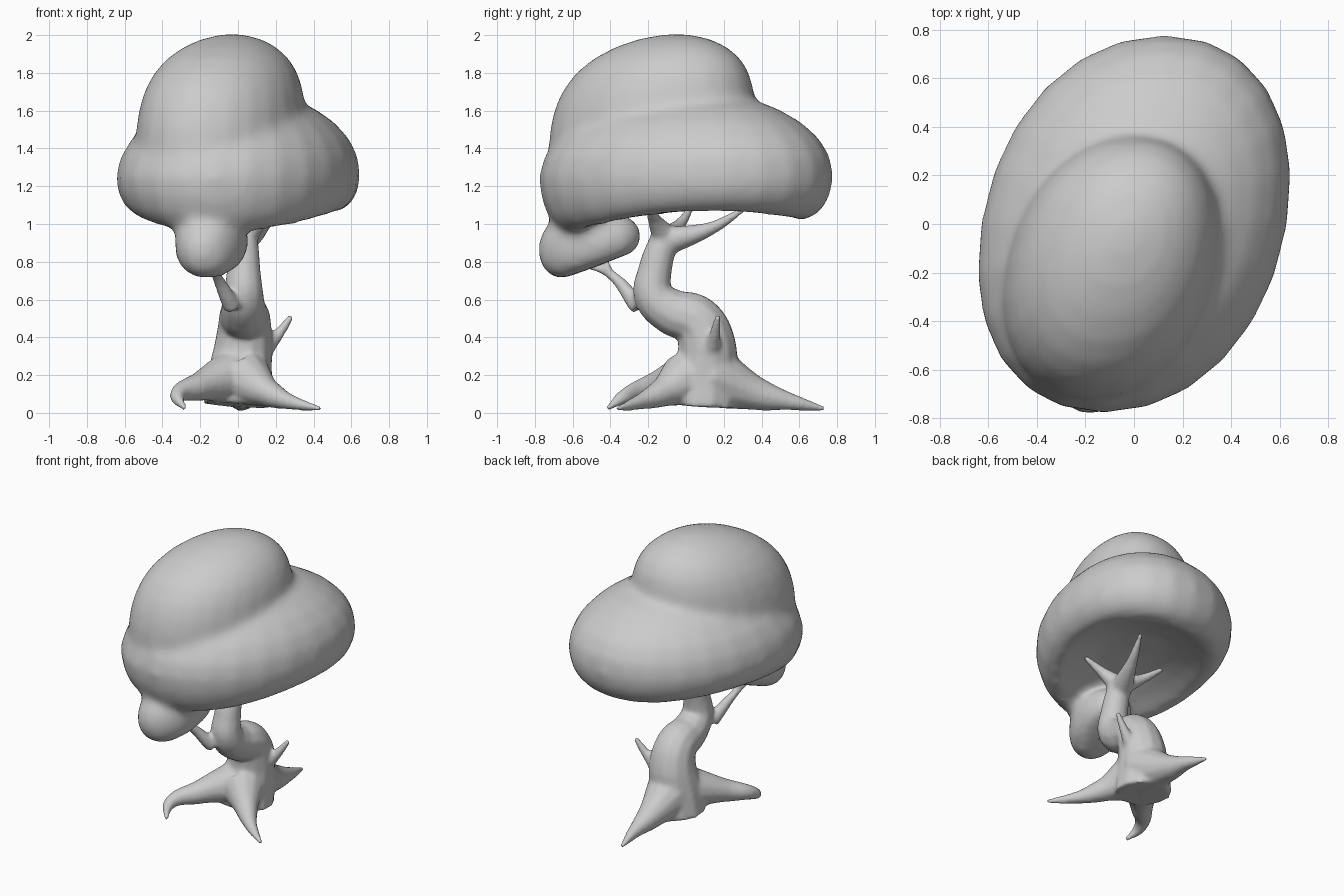
import bpy, bmesh, math

if "Cube" in bpy.data.objects:
    bpy.data.objects.remove(bpy.data.objects["Cube"])

SEG = 24


def loft(name, rings, bottom, top, tilt, bend):
    """Stack of slanted ovals. Ring: z, cx, cy, rx, ry, weight of tilt and bend."""
    bm = bmesh.new()
    loops = []
    for z, cx, cy, rx, ry, w in rings:
        k = 0.16 * ry
        a = math.sqrt(rx * rx - k * k)
        loop = []
        for i in range(SEG):
            t = 2 * math.pi * i / SEG
            c, s = (math.copysign(abs(v) ** 0.94, v) for v in (math.cos(t), math.sin(t)))
            loop.append(bm.verts.new((cx + a * c + k * s, cy + ry * s,
                                      z + w * (tilt * s - bend * s * s))))
        loops.append(loop)
    for lo, hi in zip(loops, loops[1:]):
        for i in range(SEG):
            j = (i + 1) % SEG
            bm.faces.new((lo[i], lo[j], hi[j], hi[i]))
    vb, vt = bm.verts.new(bottom), bm.verts.new(top)
    for i in range(SEG):
        j = (i + 1) % SEG
        bm.faces.new((loops[0][j], loops[0][i], vb))
        bm.faces.new((loops[-1][i], loops[-1][j], vt))
    me = bpy.data.meshes.new(name)
    bm.to_mesh(me)
    bm.free()
    ob = bpy.data.objects.new(name, me)
    bpy.context.collection.objects.link(ob)
    return ob


def arc(start, end, steps):
    """Sine and cosine along an arc given in degrees."""
    for i in range(steps + 1):
        a = math.radians(start + (end - start) * i / steps)
        yield math.sin(a), math.cos(a)


def select(obs):
    bpy.ops.object.select_all(action='DESELECT')
    for ob in obs:
        ob.select_set(True)
    bpy.context.view_layer.objects.active = obs[0]


def fuse(ob, voxel, iterations):
    """Merge overlapping volumes and soften the joins."""
    rm = ob.modifiers.new("fuse", 'REMESH')
    rm.mode = 'VOXEL'
    rm.voxel_size = voxel
    rm.use_smooth_shade = True
    sm = ob.modifiers.new("soften", 'SMOOTH')
    sm.factor = 0.5
    sm.iterations = iterations


# Wide lower canopy: shallow hollow underside, curled rim, sloping shoulders
RX, RY = 0.645, 0.78
rings = [(z, 0, 0, RX * k, RY * k, w)
         for z, k, w in ((1.14, .36, .2), (1.10, .60, .6))]
for s, c in arc(-90, 0, 4):
    k = 0.78 + 0.22 * c
    rings.append((1.25 + 0.19 * s, 0, 0, RX * k, RY * k, -s))
for s, c in list(arc(0, 78, 6))[1:]:
    k = c ** 1.1
    rings.append((1.25 + 0.46 * s, .03 * s, .03 * s, RX * k, RY * k, 0))
lower = loft("canopy", rings, (0, 0, 1.15), (.03, .03, 1.71), .035, .075)

# Upper dome, flush with the front of the lower canopy
rings = [(1.22, -.09, -.18, .45, .54, 0)]
for s, c in arc(0, 83, 8):
    k = c ** (0.4 + 0.5 * s * s)
    rings.append((1.4 + 0.605 * s, -.09 + .06 * s * s, -.18 + .13 * s * s,
                  .452 * k, .548 * k, 0))
upper = loft("upper_canopy", rings, (-.09, -.18, 1.18), (-.03, -.05, 2.007), 0, 0)

# Small hanging clump at the front, tipped forward
rings = [(.9 + .14 * s, -.14, -.51, .195 * c ** .4, .275 * c ** .4, .6 - .4 * s)
         for s, c in arc(-75, 75, 6)]
clump = loft("front_clump", rings, (-.14, -.51, .76), (-.14, -.51, 1.04), .06, 0)

select([lower, upper, clump])
bpy.ops.object.join()
fuse(lower, 0.025, 14)

# Trunk, roots and branches: start radius, end radius, taper power, path
PATHS = [
    # S-shaped trunk
    (.19, .075, 1, [(0, .09, .04), (.01, .10, .2), (.03, .11, .36),
                    (.035, .055, .485), (.03, -.075, .535), (.03, -.17, .62),
                    (.03, -.165, .75), (.03, -.10, .96)]),
    # roots
    (.17, .014, .6, [(.02, .14, .19), (.02, .38, .10), (.02, .55, .06), (0, .735, .022)]),
    (.15, .014, .6, [(.04, 0, .18), (.15, -.12, .11), (.27, -.24, .06), (.44, -.365, .022)]),
    (.14, .014, .65, [(-.04, .02, .19), (-.2, -.16, .14), (-.32, -.32, .09), (-.28, -.42, .02)]),
    # broken side stub
    (.06, .018, .7, [(.12, .13, .32), (.2, .15, .4), (.285, .17, .515)]),
    # forked twig to the front clump
    (.05, .016, .5, [(-.03, -.25, .56), (-.12, -.41, .74), (-.14, -.56, .79)]),
    (.022, .018, 1, [(-.11, -.40, .73), (-.12, -.43, .82)]),
    # crown branches under the canopy
    (.075, .016, .6, [(.03, -.09, .91), (.13, .14, .98), (.2, .31, 1.08)]),
    (.07, .018, .6, [(.03, -.11, .93), (.14, -.17, 1.03), (.26, -.19, 1.1)]),
    (.065, .018, .6, [(.02, -.09, .93), (-.1, -.03, 1.0), (-.22, .03, 1.09)]),
]
cu = bpy.data.curves.new("trunk", 'CURVE')
cu.dimensions = '3D'
cu.bevel_depth = 1.0
cu.bevel_resolution = 4
cu.resolution_u = 8
cu.use_fill_caps = True
for r0, r1, power, path in PATHS:
    sp = cu.splines.new('BEZIER')
    sp.bezier_points.add(len(path) - 1)
    for i, (p, co) in enumerate(zip(sp.bezier_points, path)):
        p.co = co
        p.radius = r0 + (r1 - r0) * (i / (len(path) - 1)) ** power
        p.handle_left_type = p.handle_right_type = 'AUTO'
trunk = bpy.data.objects.new("trunk_and_roots", cu)
bpy.context.collection.objects.link(trunk)
select([trunk])
bpy.ops.object.convert(target='MESH')
trunk = bpy.context.view_layer.objects.active

# Keep the base on the ground
for v in trunk.data.vertices:
    v.co.z = max(v.co.z, 0.0)
fuse(trunk, 0.012, 14)
